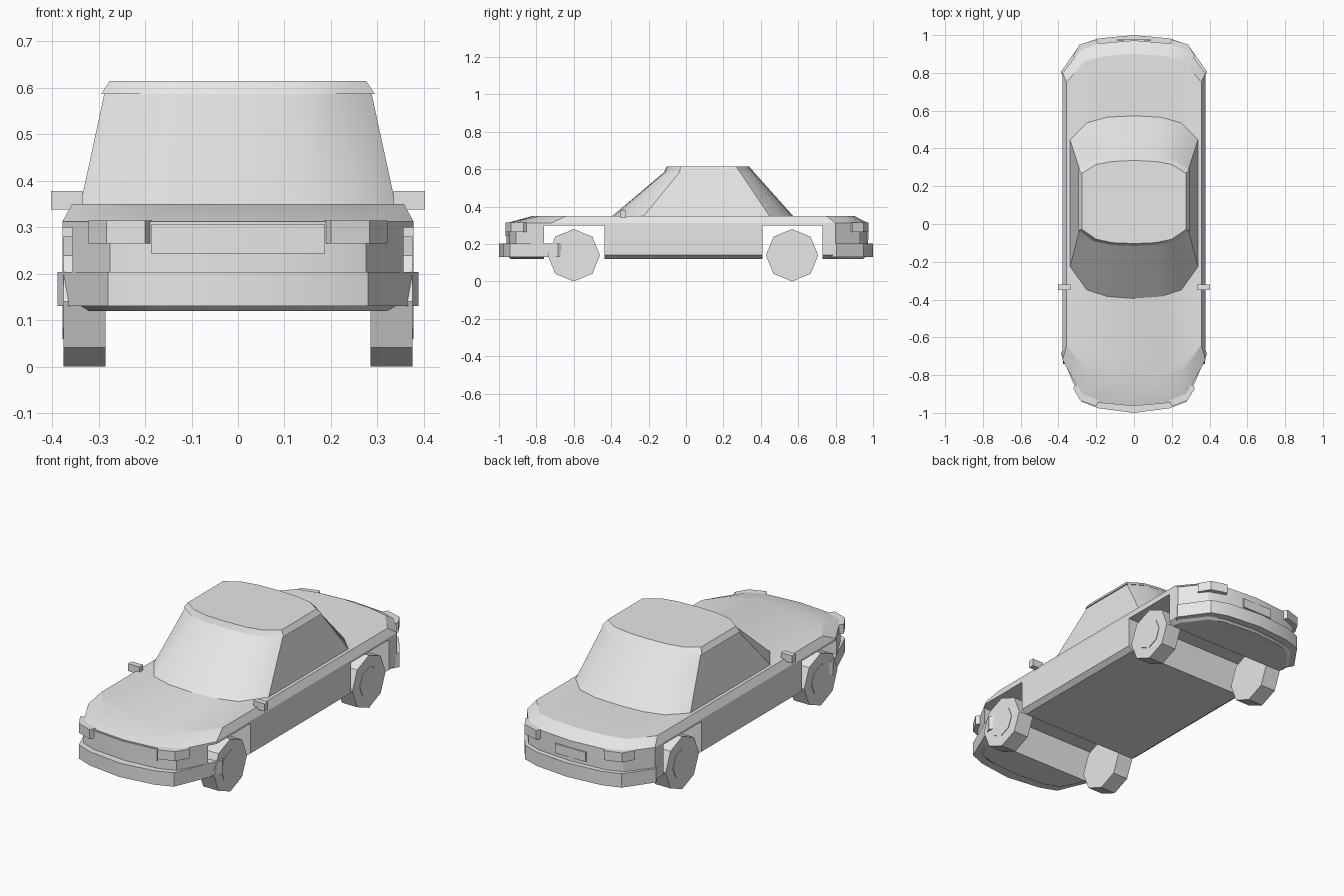
import bpy, bmesh, math
from mathutils import Vector

if "Cube" in bpy.data.objects:
    bpy.data.objects.remove(bpy.data.objects["Cube"])

paint = bpy.data.materials.new("light_grey")
paint.use_nodes = True
paint.diffuse_color = (0.8, 0.8, 0.8, 1)
paint.node_tree.nodes["Principled BSDF"].inputs["Base Color"].default_value = (0.8, 0.8, 0.8, 1)


def finish(bm, name, smooth=True):
    bmesh.ops.recalc_face_normals(bm, faces=bm.faces)
    mesh = bpy.data.meshes.new(name)
    bm.to_mesh(mesh)
    bm.free()
    obj = bpy.data.objects.new(name, mesh)
    bpy.context.collection.objects.link(obj)
    mesh.materials.append(paint)
    if smooth:
        smooth_faces(obj)
    return obj


def smooth_faces(obj):
    bpy.ops.object.select_all(action='DESELECT')
    obj.select_set(True)
    bpy.context.view_layer.objects.active = obj
    bpy.ops.object.shade_smooth_by_angle(angle=math.radians(25))


def mirrored(half):
    """Closed outline from a half that starts and ends on the centre line."""
    return half + [(-x, y) for x, y in reversed(half[1:-1])]


def loft(name, levels):
    """Stack closed outlines, each given as (z, points)."""
    bm = bmesh.new()
    rings = [[bm.verts.new((x, y, z)) for x, y in pts] for z, pts in levels]
    n = len(rings[0])
    for low, high in zip(rings, rings[1:]):
        for i in range(n):
            j = (i + 1) % n
            bm.faces.new((low[i], low[j], high[j], high[i]))
    bm.faces.new(rings[0])
    bm.faces.new(rings[-1])
    return finish(bm, name)


def box(name, x, y, z):
    bm = bmesh.new()
    bmesh.ops.create_cube(bm, size=1)
    for v in bm.verts:
        v.co = Vector([(a + b) / 2 + c * (b - a) for c, (a, b) in zip(v.co, (x, y, z))])
    return finish(bm, name, False)


def band(name, outer, inner, low, high):
    """Curved strip between two open paths."""
    return loft(name, [(low, outer + inner[::-1]), (high, outer + inner[::-1])])


# Body shell: widest at the waist, chamfered at the deck and the sill
waist = [(0, -.96), (.19, -.943), (.275, -.91), (.378, -.72),
         (.378, .80), (.28, .925), (.2, .955), (0, .972)]
deck = [(0, -.82), (.14, -.812), (.25, -.785), (.357, -.64),
        (.357, .75), (.26, .865), (.15, .89), (0, .9)]
sill = [(x * .93, y * .975) for x, y in waist]
body = loft("body", [(.12, mirrored(sill)), (.14, mirrored(waist)),
                     (.312, mirrored(waist)), (.35, mirrored(deck))])

# Wheel arches pass through the full width
for name, span in (("front", (-.76, -.435)), ("rear", (.41, .73))):
    cutter = box(name + "_arch_cutter", (-.6, .6), span, (0, .3))
    cutter.hide_render = True
    mod = body.modifiers.new("arch", 'BOOLEAN')
    mod.object, mod.operation, mod.solver = cutter, 'DIFFERENCE', 'EXACT'
    bpy.context.view_layer.update()
    graph = bpy.context.evaluated_depsgraph_get()
    cut = bpy.data.meshes.new_from_object(body.evaluated_get(graph))
    body.modifiers.clear()
    body.data = cut
    bpy.data.objects.remove(cutter)
smooth_faces(body)

# Cabin and roof
glass_low = [(0, -.4), (.14, -.39), (.25, -.355), (.34, -.23),
             (.34, .45), (.25, .54), (.14, .57), (0, .577)]
glass_top = [(0, -.11), (.12, -.105), (.21, -.085), (.287, -.03),
             (.287, .285), (.21, .335), (.12, .352), (0, .358)]
roof_rim = [(x * 1.025, y * 1.02 - .004) for x, y in glass_top]
roof_top = [(x * .96, y * .94) for x, y in glass_top]
loft("cabin", [(.345, mirrored(glass_low)), (.59, mirrored(glass_top))])
loft("roof", [(.587, mirrored(roof_rim)), (.615, mirrored(roof_top))])

# Bumpers wrap round each end
bumper_ends = {
    "front": [(0, -1), (.19, -.975), (.28, -.94), (.388, -.685)],
    "rear": [(0, 1), (.19, .982), (.285, .95), (.388, .805)],
}
for name, half in bumper_ends.items():
    outer = [(-x, y) for x, y in half[:0:-1]] + half
    inner = [(x * .93, y * .94) for x, y in outer]
    band(name + "_bumper", outer, inner, .13, .204)

# Lamps wrap round the corners
lamp_paths = {
    "head": [(.2, -.965), (.283, -.935), (.322, -.87)],
    "tail": [(.2, .977), (.287, .95), (.322, .89)],
}
for name, path in lamp_paths.items():
    for side, s in (("left", 1), ("right", -1)):
        outer = [(s * x, y) for x, y in path]
        inner = [(x * .88, y * .95) for x, y in outer]
        band(f"{side}_{name}lamp", outer, inner, .265, .315)

# Grille and rear plate
face = [(-.187, -.947), (0, -.964), (.187, -.947)]
band("grille", face, [(x, y + .009) for x, y in face], .244, .306)
box("rear_plate", (-.09, .09), (.968, .976), (.225, .275))

# Wheels, hub caps and mirrors
for side, s in (("left", 1), ("right", -1)):
    for end, y in (("front", -.6), ("rear", .567)):
        for part, r, x0, x1 in (("wheel", .14, .285, .375), ("hub_cap", .08, .37, .378)):
            bm = bmesh.new()
            rings = [[bm.verts.new((s * x, y + r * math.cos(k * math.pi / 4),
                                    .14 + r * math.sin(k * math.pi / 4)))
                      for k in range(8)] for x in (x0, x1)]
            bmesh.ops.bridge_loops(bm, edges=[bm.edges.new((ring[k - 1], ring[k]))
                                              for ring in rings for k in range(8)])
            for ring in rings:
                bm.faces.new(ring)
            finish(bm, f"{end}_{side}_{part}", False)
    box(side + "_mirror", sorted((s * .335, s * .402)), (-.35, -.32), (.338, .378))
